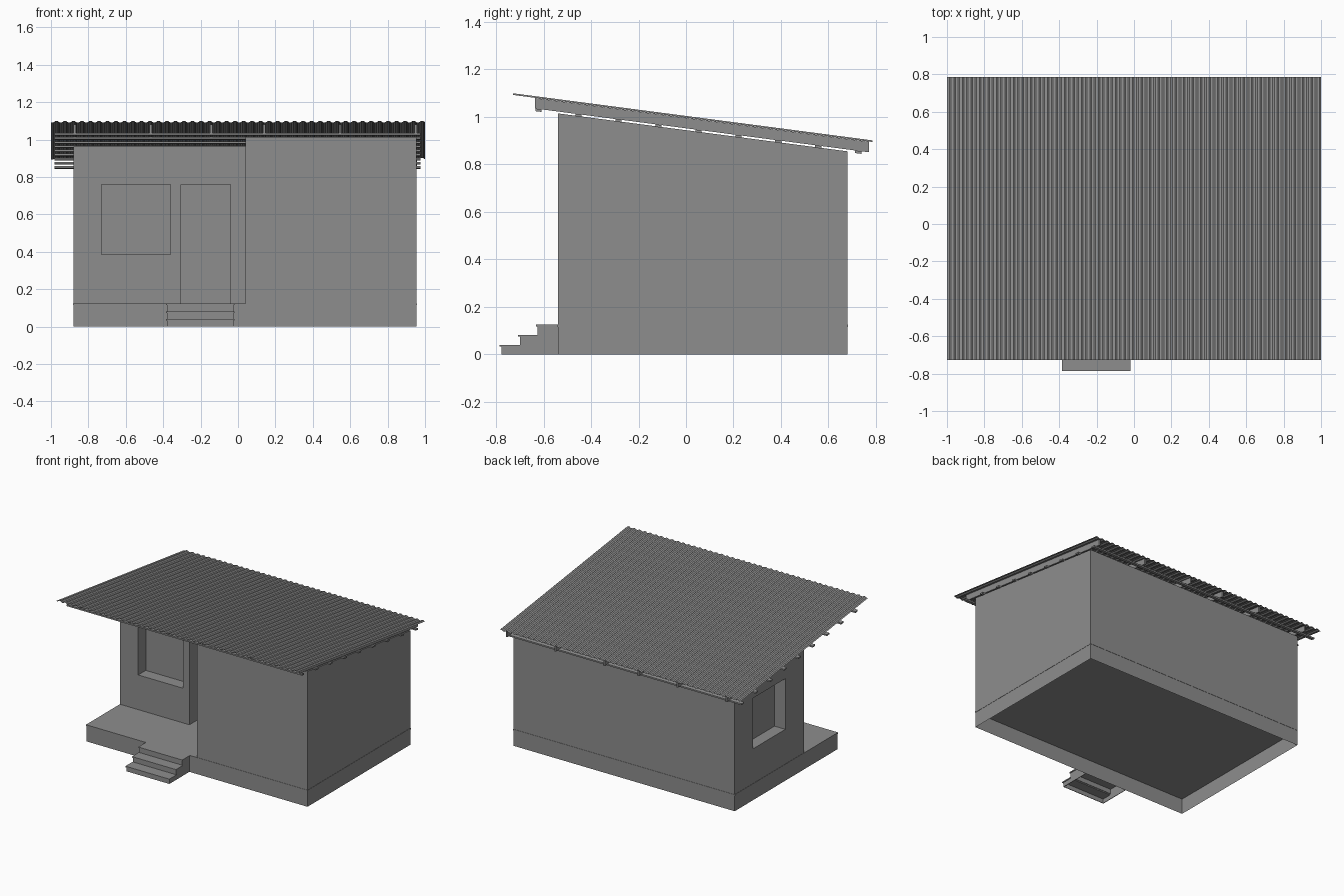
import bpy
import bmesh

cube = bpy.data.objects.get("Cube")
if cube:
    bpy.data.objects.remove(cube, do_unlink=True)

grey = bpy.data.materials.new("plain grey")
grey.use_nodes = True
COLOUR = (0.27, 0.27, 0.27, 1)
grey.diffuse_color = COLOUR
grey.node_tree.nodes["Principled BSDF"].inputs["Base Color"].default_value = COLOUR

# Main dimensions
LEFT, RIGHT, FRONT, BACK = 0.955, -0.88, -0.54, 0.68
PORCH_X, PORCH_Y = 0.04, -0.14
FLOOR = 0.125


def slope(y):
    """Height of the wall tops under the leaning roof."""
    return 1.015 - 0.131 * (y - FRONT)


def finish(name, bm, fix_normals=True):
    if fix_normals:
        bmesh.ops.recalc_face_normals(bm, faces=bm.faces)
    mesh = bpy.data.meshes.new(name)
    bm.to_mesh(mesh)
    bm.free()
    mesh.materials.append(grey)
    obj = bpy.data.objects.new(name, mesh)
    bpy.context.collection.objects.link(obj)
    return obj


def box(name, x, y, z, sloped=False):
    """Box between pairs of limits; sloped boxes follow the roof."""
    bm = bmesh.new()
    bmesh.ops.create_cube(bm, size=1)
    for v in bm.verts:
        v.co.x = x[v.co.x > 0]
        v.co.y = y[v.co.y > 0]
        v.co.z = z[v.co.z > 0] + (slope(v.co.y) if sloped else 0)
    return finish(name, bm)


def prism(name, outline, axis, start, end):
    """Extrude a closed outline along x or z."""
    bm = bmesh.new()
    if axis == "x":
        pts = [(start, a, b) for a, b in outline]
        move = (end - start, 0, 0)
    else:
        pts = [(a, b, start) for a, b in outline]
        move = (0, 0, end - start)
    face = bm.faces.new([bm.verts.new(p) for p in pts])
    ext = bmesh.ops.extrude_face_region(bm, geom=[face])
    top = [g for g in ext["geom"] if isinstance(g, bmesh.types.BMVert)]
    bmesh.ops.translate(bm, verts=top, vec=move)
    return bm


# Open-bottomed plinth with a thin floor slab
bm = bmesh.new()
corners = [(RIGHT, FRONT), (LEFT, FRONT), (LEFT, BACK), (RIGHT, BACK)]
low = [bm.verts.new((x, y, 0)) for x, y in corners]
high = [bm.verts.new((x, y, FLOOR - 0.01)) for x, y in corners]
for i in range(4):
    j = (i + 1) % 4
    bm.faces.new((low[i], low[j], high[j], high[i]))
finish("plinth", bm, fix_normals=False)
box("floor_slab", (RIGHT - 0.002, LEFT + 0.002), (FRONT - 0.002, BACK + 0.002),
    (FLOOR - 0.01, FLOOR))

# L-shaped walls with a leaning top
bm = prism("walls", [(RIGHT, PORCH_Y), (PORCH_X, PORCH_Y), (PORCH_X, FRONT),
                     (LEFT, FRONT), (LEFT, BACK), (RIGHT, BACK)], "z", FLOOR, 1)
for v in bm.verts:
    if v.co.z > 0.5:
        v.co.z = slope(v.co.y)
walls = finish("walls", bm)

# Recessed windows and door
DEPTH = 0.09
recesses = [
    box("front_window_cut", (-0.73, -0.36), (PORCH_Y - 0.1, PORCH_Y + DEPTH), (0.385, 0.76)),
    box("door_cut", (-0.305, -0.04), (PORCH_Y - 0.1, PORCH_Y + DEPTH), (0.1, 0.76)),
    box("side_window_cut", (RIGHT - 0.1, RIGHT + DEPTH), (0.08, 0.46), (0.385, 0.765)),
]
bpy.context.view_layer.objects.active = walls
for cutter in recesses:
    mod = walls.modifiers.new("recess", "BOOLEAN")
    mod.operation = "DIFFERENCE"
    mod.solver = "EXACT"
    mod.object = cutter
    bpy.ops.object.modifier_apply(modifier=mod.name)
    bpy.data.objects.remove(cutter, do_unlink=True)

# Porch steps: hollow underneath, with overhanging treads
STEP_X = (-0.38, -0.025)
THIN = 0.008
fronts = [-0.778, -0.7, -0.625]
tops = [0.04, 0.082, FLOOR]
outline = [(FRONT, 0)]
for i, (y, z) in enumerate(zip(fronts, tops)):
    base = tops[i - 1] if i else 0
    outline += [(y, base), (y, z - THIN)]
    back = fronts[i + 1] if i < 2 else FRONT
    if i < 2:
        outline.append((back, z - THIN))
    box(f"step_tread_{i + 1}", (STEP_X[0] - 0.005, STEP_X[1] + 0.005),
        (y - 0.007, back), (z - THIN, z))
    box(f"step_riser_{i + 1}", STEP_X, (y, y + 0.004), (base, z - THIN))
outline.append((FRONT, FLOOR - THIN))
for side, x in zip(("right", "left"), (STEP_X[0], STEP_X[1] - 0.004)):
    finish(f"step_side_{side}", prism("side", outline, "x", x, x + 0.004))

# Battens resting on the walls
for i in range(9):
    y = -0.635 + i * 0.1685
    box(f"batten_{i + 1}", (-0.98, 0.975), (y, y + 0.027), (-0.003, 0.008), sloped=True)

# Rafters running down the slope
for i, x in enumerate((-0.873, -0.467, -0.143, 0.14, 0.545, 0.95)):
    box(f"rafter_{i + 1}", (x - 0.006, x + 0.006), (-0.637, 0.77), (0.008, 0.052), sloped=True)

# Corrugated roof sheet
RIBS = 44
pitch = 2 / RIBS
shape = [(0, 0), (0.3, 0), (0.5, 1), (0.8, 1)]
profile = [(-1 + (i + t) * pitch, 0.053 + 0.007 * h) for i in range(RIBS) for t, h in shape]
profile.append((1, 0.053))
bm = bmesh.new()
rows = [[bm.verts.new((x, y, slope(y) + h)) for x, h in profile] for y in (-0.728, 0.785)]
for i in range(len(profile) - 1):
    bm.faces.new((rows[0][i], rows[0][i + 1], rows[1][i + 1], rows[1][i]))
finish("roof_sheet", bm, fix_normals=False)
